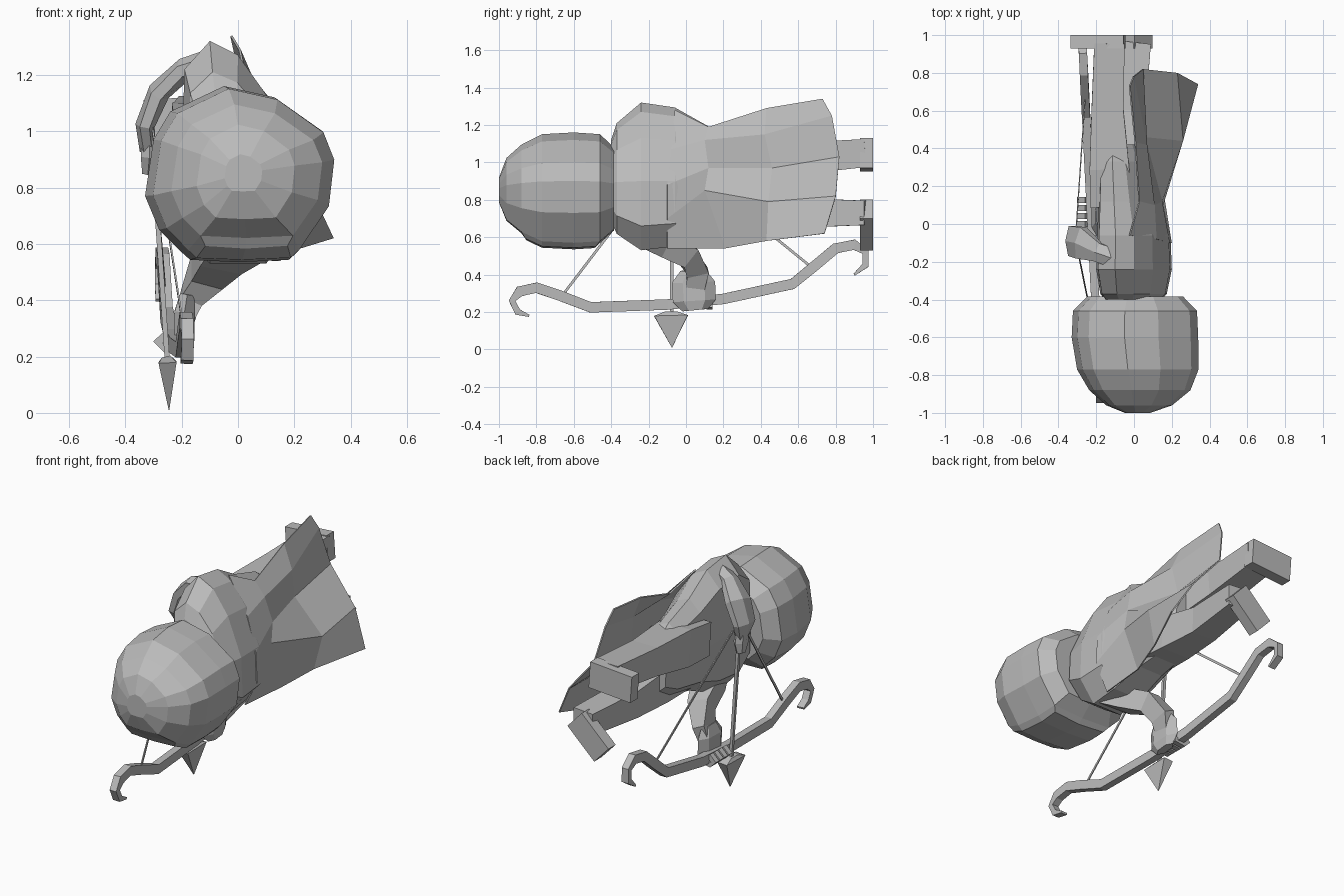
import bpy, bmesh, math
from mathutils import Vector

old = bpy.data.objects.get("Cube")
if old:
    bpy.data.objects.remove(old)

grey = bpy.data.materials.new("plain_grey")
grey.use_nodes = True
grey.diffuse_color = (0.5, 0.5, 0.5, 1)
grey.node_tree.nodes["Principled BSDF"].inputs["Base Color"].default_value = (0.5, 0.5, 0.5, 1)


def finish(name, bm):
    bmesh.ops.recalc_face_normals(bm, faces=bm.faces)
    mesh = bpy.data.meshes.new(name)
    bm.to_mesh(mesh)
    bm.free()
    mesh.materials.append(grey)
    obj = bpy.data.objects.new(name, mesh)
    bpy.context.collection.objects.link(obj)
    return obj


def skin(rings, closed=True):
    """Bridge rings of points; closed rings also get end caps."""
    bm = bmesh.new()
    rows = [[bm.verts.new(p) for p in ring] for ring in rings]
    n = len(rows[0])
    for a, b in zip(rows, rows[1:]):
        for i in range(n if closed else n - 1):
            j = (i + 1) % n
            bm.faces.new((a[i], a[j], b[j], b[i]))
    if closed:
        bm.faces.new(rows[0][::-1])
        bm.faces.new(rows[-1])
    return bm


def lofted(profile, centre, sections):
    """Scale and shift an x-z profile at stations along y."""
    cx, cz = centre
    return skin([[(cx + dx + (x - cx) * sx, y, cz + (z - cz) * sz) for x, z in profile]
                 for y, sx, sz, dx in sections])


def limb(name, path, sizes, ref=(1, 0, 0), sides=4):
    """Sweep a section of half sizes (along ref, across ref) down a path."""
    pts = [Vector(p) for p in path]
    rings = []
    for i, p in enumerate(pts):
        t = (pts[min(i + 1, len(pts) - 1)] - pts[max(i - 1, 0)]).normalized()
        u = Vector(ref)
        u = (u - t * u.dot(t)).normalized()
        v = t.cross(u)
        a, b = sizes[i] if len(sizes) > 1 else sizes[0]
        k = 1 / math.cos(math.pi / sides)
        angles = [math.tau * (s + 0.5) / sides for s in range(sides)]
        rings.append([p + u * a * k * math.cos(g) + v * b * k * math.sin(g) for g in angles])
    return finish(name, skin(rings))


# Hooded head, with the face swelling out of the underside
head_profile = [(-.33, .77), (-.3, .97), (-.24, 1.07), (-.05, 1.16), (.13, 1.12),
                (.3, 1.0), (.34, .9), (.32, .73), (.21, .57), (0, .56), (-.2, .57), (-.28, .65)]
bm = lofted(head_profile, (.01, .85),
            [(-1, .2, .22, .01), (-.96, .52, .56, .02), (-.88, .8, .79, .025), (-.77, .96, .97, .015),
             (-.6, 1, 1, 0), (-.46, .98, .97, 0), (-.385, .76, .74, 0)])
bm.normal_update()
face = [f for f in bm.faces if f.normal.z < -.85 and -.85 < f.calc_center_median().y < -.45]
bmesh.ops.inset_region(bm, faces=face, thickness=.03, depth=0)
for v in {v for f in face for v in f.verts}:
    v.co.z -= .025
finish("hooded_head", bm)

# Torso and tunic, tapering into the hips
torso_profile = [(-.1, 1.32), (0, 1.27), (.1, 1.13), (.19, .9), (.2, .66),
                 (.1, .53), (-.1, .53), (-.19, .63), (-.2, .9), (-.19, 1.22)]
finish("torso", lofted(torso_profile, (-.02, .88),
       [(-.4, .75, .55, 0), (-.37, .88, .75, 0), (-.24, 1, 1, 0), (-.06, .97, .94, 0),
        (.12, .82, .71, -.02), (.33, .68, .56, -.04), (.42, .5, .4, -.05)]))

# Cape hanging from the shoulders, with a deep pleat and flared hem
cape = finish("cape", skin([
    [(-.02, -.06, 1.28), (.12, -.08, 1.07), (.19, -.1, .88), (.2, -.1, .7), (.12, -.1, .54)],
    [(.03, .12, 1.19), (.11, .1, 1.12), (.15, .12, .97), (.155, .1, .85), (.15, .21, .54)],
    [(.01, .43, 1.29), (.07, .42, 1.15), (.06, .46, .97), (.26, .44, .79), (.21, .43, .58)],
    [(-.02, .73, 1.34), (.0, .78, 1.25), (.05, .82, 1.03), (.23, .8, .82), (.34, .74, .62)],
], closed=False))
thick = cape.modifiers.new("cloth", "SOLIDIFY")
thick.thickness = .008

# Legs and feet
limb("right_leg", [(-.12, .1, .97), (-.13, .3, .99), (-.14, .6, 1.02), (-.13, .96, 1.05)],
     [(.11, .1), (.105, .11), (.085, .085), (.08, .075)])
limb("right_foot", [(-.05, .965, 1.05), (-.33, .965, 1.03)], [(.035, .08)], ref=(0, 1, 0))
limb("left_leg", [(-.03, .1, .77), (-.02, .35, .75), (-.02, .6, .73), (.02, .96, .73)],
     [(.11, .1), (.1, .1), (.08, .08), (.07, .065)])
limb("left_foot", [(.05, .965, .75), (-.13, .965, .58)], [(.035, .07)], ref=(0, 1, 0))

# Drawing arm, bent back from the upper shoulder
limb("drawing_arm", [(-.08, -.19, 1.24), (-.19, -.15, 1.22), (-.28, -.1, 1.14), (-.33, -.09, 1.02),
                     (-.32, -.08, .93)],
     [(.05, .05), (.05, .035), (.085, .035), (.08, .03), (.035, .025)], ref=(0, 1, 0), sides=6)
limb("drawing_hand", [(-.315, -.08, .97), (-.315, -.08, .91), (-.32, -.07, .85)],
     [(.03, .04), (.03, .05), (.02, .03)], sides=6)

# Bow arm reaching down to the grip
limb("bow_arm", [(.0, -.22, .62), (-.06, -.13, .56), (-.11, .01, .5), (-.165, .06, .41), (-.19, .05, .33)],
     [(.1, .07), (.08, .06), (.06, .06), (.04, .06), (.035, .05)])
limb("bow_hand", [(-.18, .04, .42), (-.19, .04, .36), (-.19, .045, .26), (-.19, .05, .21)],
     [(.025, .06), (.035, .1), (.035, .1), (.025, .06)], sides=6)
for i in range(4):
    y = i * .042
    limb("bow_finger", [(-.19, y, .24), (-.26, y, .23), (-.285, y, .25), (-.25, y, .28)],
         [(.016, .016)], ref=(0, 1, 0))


# Recurved bow, leaning slightly along its length
def bow_point(y, z):
    return (-.225 - .05 * y, y, z)


bow_line = [(-.84, .18), (-.9, .2), (-.93, .26), (-.89, .31), (-.8, .33), (-.68, .29), (-.51, .225),
            (-.1, .24), (.2, .27), (.57, .35), (.68, .44), (.8, .54), (.9, .56), (.96, .52),
            (.96, .45), (.9, .4)]
widths = [.006 if i in (0, 15) else .018 if i < 3 or i > 12 else .028 for i in range(16)]
limb("bow", [bow_point(y, z) for y, z in bow_line], [(.022, w) for w in widths])

# Drawn string and the arrow
nock = (-.31, -.08, 1.05)
for y, z in ((-.66, .29), (.67, .44)):
    limb("bow_string", [bow_point(y, z), nock], [(.003, .007)])
limb("arrow_shaft", [nock, (-.25, -.075, .17)], [(.009, .009)])
limb("arrow_head", [(-.255, -.08, .2), (-.25, -.08, .18), (-.245, -.075, .01)],
     [(.015, .03), (.032, .09), (.001, .001)])
